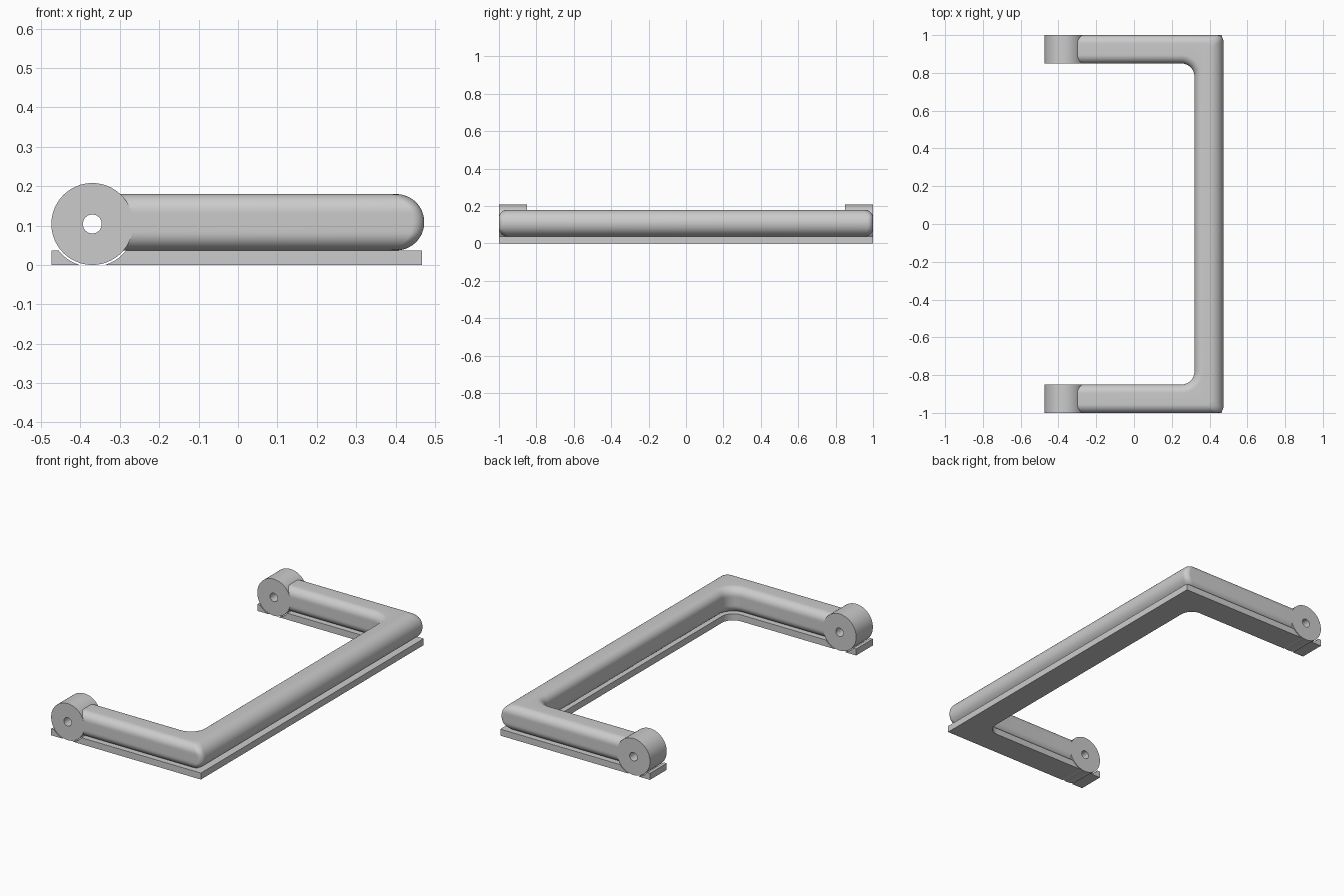
import bpy, bmesh
from math import sin, cos, pi, sqrt, radians

cube = bpy.data.objects.get("Cube")
if cube:
    bpy.data.objects.remove(cube, do_unlink=True)

grey = bpy.data.materials.new("plain grey")
grey.use_nodes = True
grey.diffuse_color = (0.6, 0.6, 0.6, 1)
grey.node_tree.nodes["Principled BSDF"].inputs["Base Color"].default_value = (0.6, 0.6, 0.6, 1)

HUB_X, HUB_Z, HUB_R, HOLE_R = -0.37, 0.104, 0.104, 0.024
GAP_R = 0.109                   # clearance cut in the plate around each hub
PLATE_TOP, LEFT, ARM_IN = 0.037, -0.474, 0.85
BAR_Z, BAR_H, FILLET = 0.1085, 0.0715, 0.045


def loft(name, rings, closed=False):
    """Skin a list of equal-length point rings, capped or joined end to end."""
    bm = bmesh.new()
    loops = [[bm.verts.new(p) for p in ring] for ring in rings]
    pairs = list(zip(loops, loops[1:]))
    if closed:
        pairs.append((loops[-1], loops[0]))
    else:
        bm.faces.new(loops[0])
        bm.faces.new(loops[-1])
    for a, b in pairs:
        for i in range(len(a)):
            j = (i + 1) % len(a)
            bm.faces.new((a[i], a[j], b[j], b[i]))
    bmesh.ops.recalc_face_normals(bm, faces=bm.faces)
    mesh = bpy.data.meshes.new(name)
    bm.to_mesh(mesh)
    bm.free()
    mesh.materials.append(grey)
    obj = bpy.data.objects.new(name, mesh)
    bpy.context.collection.objects.link(obj)
    bpy.ops.object.select_all(action='DESELECT')
    obj.select_set(True)
    bpy.context.view_layer.objects.active = obj
    bpy.ops.object.shade_smooth_by_angle(angle=radians(30))
    return obj


def arc(cx, cy, r, a0, a1, n=12):
    return [(cx + r * cos(a0 + (a1 - a0) * i / n),
             cy + r * sin(a0 + (a1 - a0) * i / n)) for i in range(n + 1)]


def reach(r, z):
    """Half width of a circle around the hub axis at height z."""
    return sqrt(max(r * r - (z - HUB_Z) ** 2, 0))


def u_ring(z, end_x, outer_x, inset, corner):
    """U-shaped outline at height z, mirrored front to back."""
    y = 1 - inset
    half = arc(0.25, 0.78, 0.07 + inset, 0, pi / 2)
    half += [(end_x, ARM_IN + inset), (end_x, y)]
    half += arc(outer_x - corner, y - corner, corner, pi / 2, 0)
    return [(px, py, z) for px, py in half + [(px, -py) for px, py in reversed(half)]]


# Rounded handle bar, with arm ends fitted to the hubs
rings = []
for i in range(33):
    h = -BAR_H * cos(pi * i / 32)
    u = max(abs(h) - (BAR_H - FILLET), 0)
    inset = FILLET - sqrt(max(FILLET ** 2 - u * u, 0))
    z = BAR_Z + h
    outer = 0.4015 + sqrt(max(BAR_H ** 2 - h * h, 0))
    rings.append(u_ring(z, HUB_X + reach(HUB_R, z) - 0.001, outer, inset, 0.03))
loft("handle_bar", rings)

# Flat base plate, scooped where it meets the hubs
heights = [PLATE_TOP * i / 6 for i in range(7)]
loft("base_plate", [u_ring(z, HUB_X + reach(GAP_R, z), 0.467, 0, 0.0005) for z in heights])

# Pivot hubs with through holes, and the plate tips beyond them
for side, s in (("front", -1), ("back", 1)):
    def circle(r, y):
        return [(HUB_X + r * cos(2 * pi * i / 64), y * s, HUB_Z + r * sin(2 * pi * i / 64))
                for i in range(64)]
    loft(side + "_hub", [circle(HUB_R, ARM_IN), circle(HUB_R, 1),
                         circle(HOLE_R, 1), circle(HOLE_R, ARM_IN)], closed=True)
    tip = [(LEFT, PLATE_TOP), (LEFT, 0)] + [(HUB_X - reach(GAP_R, z), z) for z in heights]
    loft(side + "_plate_tip", [[(x, y * s, z) for x, z in tip] for y in (ARM_IN, 1)])
